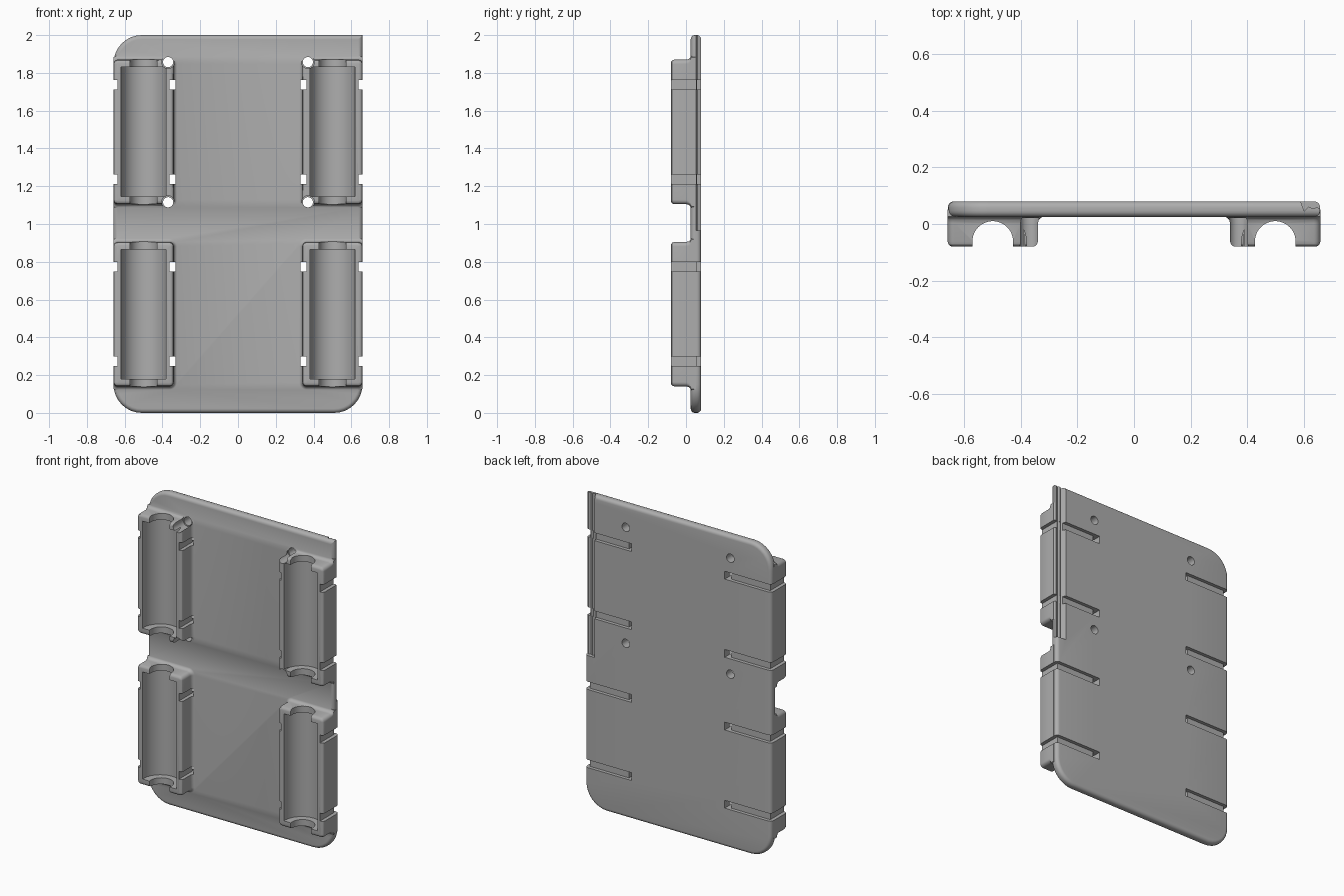
import bpy
import bmesh
from math import sin, cos, pi, radians

if "Cube" in bpy.data.objects:
    bpy.data.objects.remove(bpy.data.objects["Cube"])

grey = bpy.data.materials.new("plain grey")
grey.use_nodes = True
grey.diffuse_color = (0.42, 0.42, 0.42, 1)
grey.node_tree.nodes["Principled BSDF"].inputs["Base Color"].default_value = (0.42, 0.42, 0.42, 1)


def loft(name, rings):
    """Skin a stack of equal-length point rings and cap both ends."""
    bm = bmesh.new()
    loops = [[bm.verts.new(p) for p in ring] for ring in rings]
    for a, b in zip(loops, loops[1:]):
        for i in range(len(a)):
            j = (i + 1) % len(a)
            bm.faces.new((a[i], a[j], b[j], b[i]))
    bm.faces.new(loops[0][::-1])
    bm.faces.new(loops[-1])
    bmesh.ops.recalc_face_normals(bm, faces=bm.faces)
    mesh = bpy.data.meshes.new(name)
    bm.to_mesh(mesh)
    bm.free()
    mesh.materials.append(grey)
    obj = bpy.data.objects.new(name, mesh)
    bpy.context.collection.objects.link(obj)
    return obj


def rounded_rect(x0, x1, z0, z1, radii, y, inset, steps=8):
    """Ring in the xz plane; radii run anticlockwise from the upper +x corner."""
    x0, x1, z0, z1 = x0 + inset, x1 - inset, z0 + inset, z1 - inset
    corners = ((x1, z1, -1, -1), (x0, z1, 1, -1), (x0, z0, 1, 1), (x1, z0, -1, 1))
    ring = []
    for k, (x, z, sx, sz) in enumerate(corners):
        r = max(radii[k] - inset, 0.003)
        for i in range(steps + 1):
            a = pi / 2 * (k + i / steps)
            ring.append((x + sx * r + r * cos(a), y, z + sz * r + r * sin(a)))
    return ring


def prism(name, outline, z0, z1):
    return loft(name, [[(x, y, z) for x, y in outline] for z in (z0, z1)])


def box(name, xa, xb, ya, yb, za, zb):
    return prism(name, [(xa, ya), (xb, ya), (xb, yb), (xa, yb)], za, zb)


def trough(name, x, y, r, z0, z1):
    arc = [(x + r * cos(pi * i / 32), y + r * sin(pi * i / 32)) for i in range(33)]
    return prism(name, arc + [(x - r, -0.2), (x + r, -0.2)], z0, z1)


def bore(name, x, z, r, y0, y1):
    return loft(name, [[(x + r * cos(pi * i / 16), y, z + r * sin(pi * i / 16))
                        for i in range(32)] for y in (y0, y1)])


def combine(target, tool, operation):
    tool.hide_render = True
    mod = target.modifiers.new(operation, "BOOLEAN")
    mod.operation = operation
    mod.solver = "EXACT"
    mod.object = tool
    bpy.context.view_layer.objects.active = target
    bpy.ops.object.modifier_apply(modifier=mod.name)
    bpy.data.objects.remove(tool)


# Back plate with rolled edges, one upper corner left square
R = 0.022
roll = [(R * (1 - sin(a)), R * (1 - cos(a))) for a in [radians(18 * i) for i in range(6)]]
plate_rings = [(0.025 + d, i) for i, d in roll[::-1]]
plate_rings = [(0.025 + R * (1 - cos(radians(18 * k))), R * (1 - sin(radians(18 * k))))
               for k in range(6)]
plate_rings += [(0.105 - y, i) for y, i in plate_rings[::-1]]
body = loft("holder_plate", [rounded_rect(-0.659, 0.659, 0, 2, (0.003, 0.15, 0.15, 0.15), y, i)
                             for y, i in plate_rings])

# Cradle blocks: rounded front rim, flared foot, flush outer wall
block_rings = [(-0.08, 0.018), (-0.078, 0.01), (-0.073, 0.004), (-0.062, 0), (0.002, 0),
               (0.014, -0.003), (0.022, -0.01), (0.026, -0.02), (0.052, -0.02)]
levels = (0.14, 1.105)
for side in (-1, 1):
    for z in levels:
        x0, x1 = sorted((side * 0.34, side * 0.66))
        rings = [[(max(-0.66, min(0.66, px)), py, pz) for px, py, pz in
                  rounded_rect(x0, x1, z, z + 0.765, (0.024,) * 4, y, i)]
                 for y, i in block_rings]
        combine(body, loft("cradle_block", rings), "UNION")

# Cylinder troughs, end openings, strap slots
for side in (-1, 1):
    for z in levels:
        cutters = [trough("trough", side * 0.5, -0.07, 0.12, z + 0.04, z + 0.725),
                   trough("end_opening", side * 0.5, -0.062, 0.072, z - 0.03, z + 0.795)]
        for low in (z + 0.108, z + 0.608):
            for xa, xb, ya in ((0.33, 0.72, 0.058), (0.637, 0.72, -0.2), (0.33, 0.362, -0.2)):
                xa, xb = sorted((side * xa, side * xb))
                cutters.append(box("strap_slot", xa, xb, ya, 0.2, low, low + 0.05))
        for tool in cutters:
            combine(body, tool, "DIFFERENCE")

    # Screw holes with clearance for the heads
    for z in (1.115, 1.857):
        combine(body, bore("head_clearance", side * 0.37, z, 0.034, -0.2, 0.022), "DIFFERENCE")
        combine(body, bore("screw_hole", side * 0.37, z, 0.027, -0.3, 0.3), "DIFFERENCE")

# Stepped rebate along the upper part of one back edge
rebate = [(0.59, 0.2), (0.59, 0.08), (0.602, 0.046), (0.618, 0.062), (0.634, 0.054),
          (0.648, 0.06), (0.661, 0.052), (0.75, 0.052), (0.75, 0.2)]
combine(body, prism("edge_rebate", rebate, 0.965, 2.1), "DIFFERENCE")

body.select_set(True)
bpy.context.view_layer.objects.active = body
bpy.ops.object.shade_smooth_by_angle(angle=radians(30))
